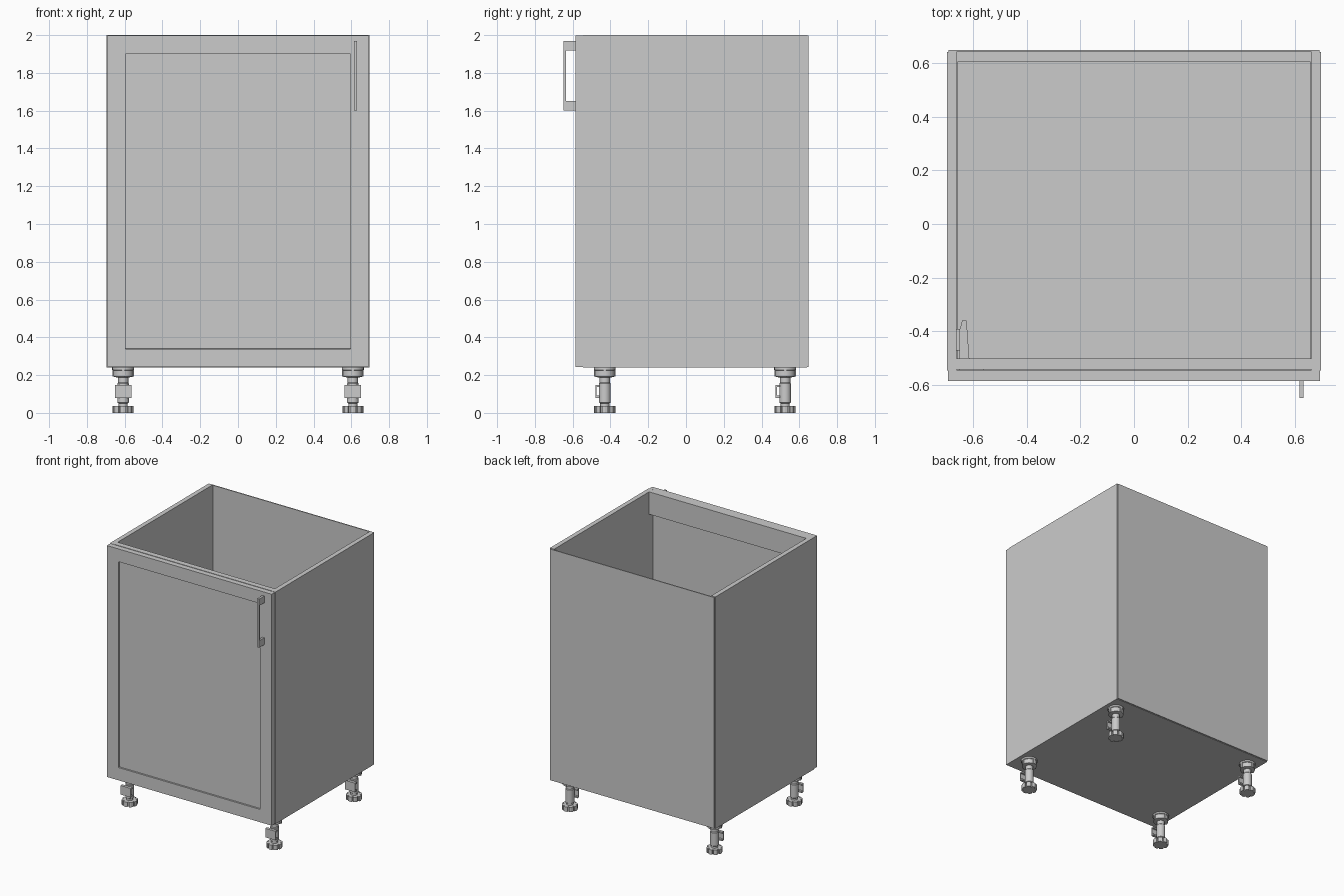
import bpy, bmesh
from math import cos, sin, pi, radians

if "Cube" in bpy.data.objects:
    bpy.data.objects.remove(bpy.data.objects["Cube"])


def finish(name, bm, smooth=False):
    bmesh.ops.recalc_face_normals(bm, faces=bm.faces[:])
    me = bpy.data.meshes.new(name)
    bm.to_mesh(me)
    bm.free()
    ob = bpy.data.objects.new(name, me)
    bpy.context.collection.objects.link(ob)
    if smooth:
        bpy.ops.object.select_all(action='DESELECT')
        bpy.context.view_layer.objects.active = ob
        ob.select_set(True)
        bpy.ops.object.shade_smooth_by_angle(angle=radians(35))
    return ob


def box(name, x, y, z):
    bm = bmesh.new()
    bmesh.ops.create_cube(bm, size=1)
    for v in bm.verts:
        v.co = [(a + b) / 2 + c * (b - a) for c, (a, b) in zip(v.co, (x, y, z))]
    return finish(name, bm)


def prism(name, pts, depth, place):
    """Extrude a 2D outline; place maps (u, v, w) to xyz."""
    bm = bmesh.new()
    lo = [bm.verts.new(place(u, v, depth[0])) for u, v in pts]
    hi = [bm.verts.new(place(u, v, depth[1])) for u, v in pts]
    bm.faces.new(lo)
    bm.faces.new(hi)
    n = len(pts)
    for i in range(n):
        j = (i + 1) % n
        bm.faces.new((lo[i], lo[j], hi[j], hi[i]))
    return finish(name, bm)


def lathe(name, profile, x, y, n=24):
    bm = bmesh.new()
    rings = [[bm.verts.new((x + r * cos(2 * pi * i / n), y + r * sin(2 * pi * i / n), z))
              for i in range(n)] for r, z in profile]
    for a, b in zip(rings, rings[1:]):
        for i in range(n):
            j = (i + 1) % n
            bm.faces.new((a[i], a[j], b[j], b[i]))
    bm.faces.new(rings[0])
    bm.faces.new(rings[-1])
    return finish(name, bm, True)


# Carcass
for side, s in (("left", -1), ("right", 1)):
    box(side + "_side_panel", sorted((s * 0.66, s * 0.695)), (-0.545, 0.64), (0.24, 2.0))
box("bottom_panel", (-0.66, 0.66), (-0.545, 0.64), (0.24, 0.275))
box("back_panel", (-0.69, 0.69), (0.64, 0.648), (0.243, 1.997))
box("front_rail", (-0.66, 0.66), (-0.542, -0.5), (1.83, 2.0))
box("shelf", (-0.657, 0.657), (-0.5, 0.605), (1.1, 1.135))

# Door with recessed centre
bm = bmesh.new()
bmesh.ops.create_cube(bm, size=1)
for v in bm.verts:
    v.co = (v.co.x * 1.384, -0.564 + v.co.y * 0.04, 1.12 + v.co.z * 1.756)
bm.normal_update()
front = [f for f in bm.faces if f.normal.y < -0.9]
bmesh.ops.inset_region(bm, faces=front, thickness=0.137)
bmesh.ops.inset_region(bm, faces=front, thickness=0.001, depth=-0.012)
finish("door", bm)

# Handle, one bracket profile in the y-z plane
prism("door_handle",
      [(-0.583, 1.60), (-0.648, 1.60), (-0.648, 1.97), (-0.583, 1.97),
       (-0.583, 1.918), (-0.635, 1.918), (-0.635, 1.652), (-0.583, 1.652)],
      (0.615, 0.631), lambda u, v, w: (w, u, v))

# Hinges
for label, z in (("lower", 0.5), ("upper", 1.72)):
    prism(label + "_hinge_arm",
          [(-0.648, -0.53), (-0.613, -0.53), (-0.613, -0.5), (-0.623, -0.36),
           (-0.64, -0.36), (-0.65, -0.40)],
          (z - 0.022, z + 0.022), lambda u, v, w: (u, v, w))
    box(label + "_hinge_plate", (-0.66, -0.648), (-0.47, -0.39), (z - 0.05, z + 0.05))
    box(label + "_hinge_cup", (-0.65, -0.56), (-0.55, -0.525), (z - 0.04, z + 0.04))

# Adjustable feet: notched base outline
base = []
for k in range(8):
    for da, r in ((-17, 0.054), (0, 0.056), (17, 0.054), (18, 0.043), (27, 0.043)):
        a = radians(45 * k + da)
        base.append((r * cos(a), r * sin(a)))

for row, y in (("front", -0.43), ("rear", 0.525)):
    for side, x in (("left", -0.608), ("right", 0.608)):
        n = f"{row}_{side}_leg"
        lathe(n + "_column", [(0.024, 0.03), (0.024, 0.05), (0.031, 0.055), (0.031, 0.155),
                              (0.027, 0.16), (0.027, 0.20)], x, y)
        lathe(n + "_socket", [(0.034, 0.188), (0.053, 0.192), (0.053, 0.225),
                              (0.058, 0.228), (0.058, 0.24)], x, y)
        prism(n + "_base", base, (0.0, 0.036), lambda u, v, w: (x + u, y + v, w))
        # Plinth clip: C-shaped bracket on the front of the column
        prism(n + "_clip",
              [(-0.028, 0.08), (-0.05, 0.08), (-0.05, 0.148), (-0.028, 0.148),
               (-0.028, 0.137), (-0.043, 0.137), (-0.043, 0.091), (-0.028, 0.091)],
              (-0.043, 0.043), lambda u, v, w: (x + w, y + u, v))
        # Socket ribs
        for k in range(4):
            a = pi / 2 * k
            cx, cy = x + 0.05 * cos(a), y + 0.05 * sin(a)
            box(n + f"_socket_rib_{k + 1}", (cx - 0.007, cx + 0.007),
                (cy - 0.007, cy + 0.007), (0.192, 0.238))
